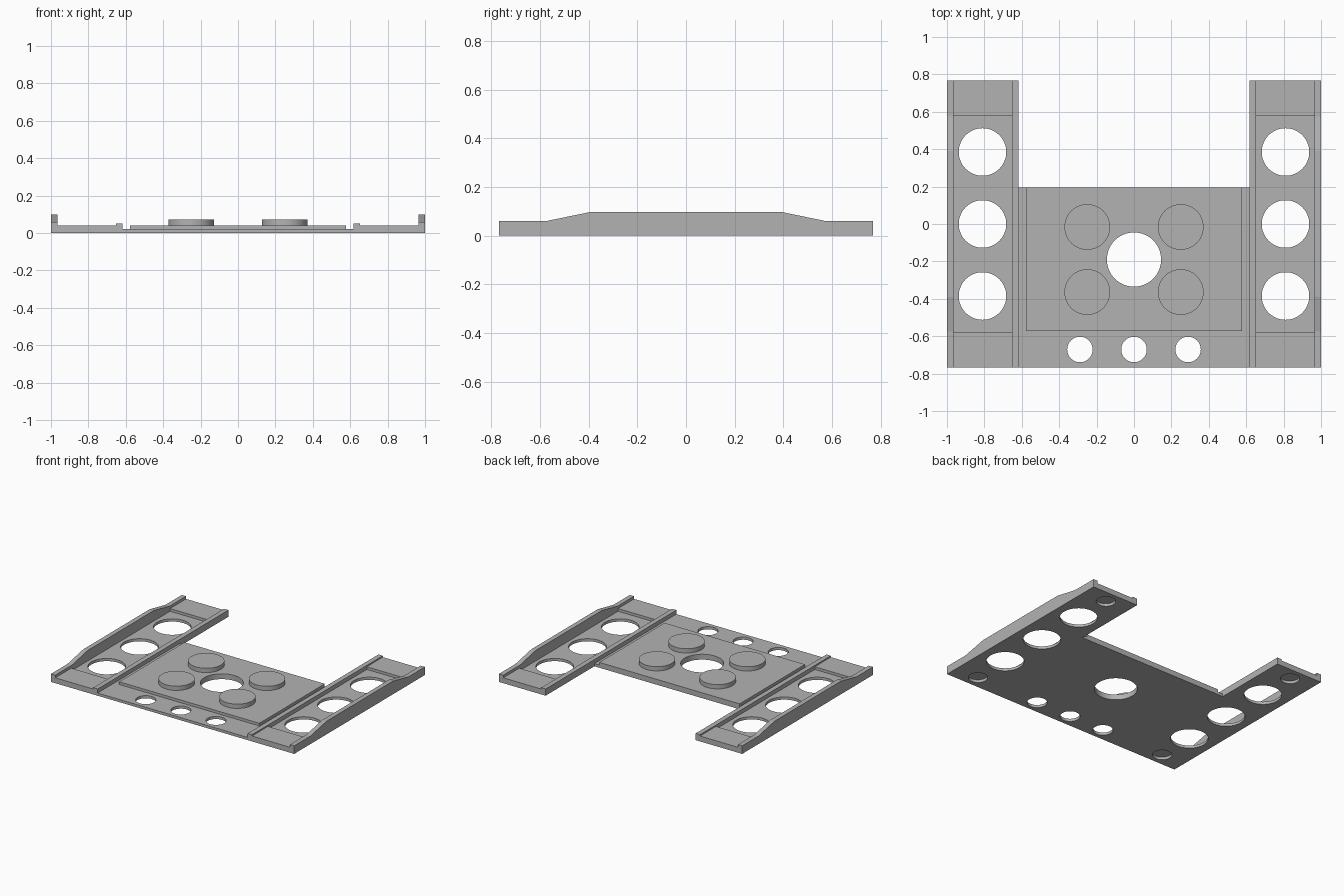
import bpy
import bmesh

if "Cube" in bpy.data.objects:
    bpy.data.objects.remove(bpy.data.objects["Cube"], do_unlink=True)

GREY = (0.45, 0.45, 0.45, 1)
grey = bpy.data.materials.new("plain grey")
grey.use_nodes = True
grey.diffuse_color = GREY
grey.node_tree.nodes["Principled BSDF"].inputs["Base Color"].default_value = GREY

# Heights of the stacked layers
BASE, DECK, LIP, BOSS, WALL_LOW, WALL_HIGH = 0.02, 0.04, 0.05, 0.072, 0.06, 0.098
BACK, PLATE_BACK = 0.768, 0.195
RAIL_IN, LIP_OUT, WALL_IN, RAIL_MID = 0.617, 0.653, 0.965, 0.81
SIDES = (-1, 1)


def make_object(name, bm):
    bmesh.ops.recalc_face_normals(bm, faces=bm.faces)
    mesh = bpy.data.meshes.new(name)
    bm.to_mesh(mesh)
    bm.free()
    obj = bpy.data.objects.new(name, mesh)
    bpy.context.collection.objects.link(obj)
    mesh.materials.append(grey)
    return obj


def prism(name, points, offset):
    """Extrude a closed outline along an offset."""
    bm = bmesh.new()
    face = bm.faces.new([bm.verts.new(p) for p in points])
    new = bmesh.ops.extrude_face_region(bm, geom=[face])["geom"]
    verts = [v for v in new if isinstance(v, bmesh.types.BMVert)]
    bmesh.ops.translate(bm, verts=verts, vec=offset)
    return make_object(name, bm)


def box(name, x0, x1, y0, y1, z0, z1):
    outline = [(x0, y0, z0), (x1, y0, z0), (x1, y1, z0), (x0, y1, z0)]
    return prism(name, outline, (0, 0, z1 - z0))


def cylinders(name, discs, z0, z1):
    """Several upright cylinders, each given as (x, y, radius)."""
    bm = bmesh.new()
    for x, y, r in discs:
        made = bmesh.ops.create_cone(bm, cap_ends=True, segments=64,
                                     radius1=r, radius2=r, depth=z1 - z0)
        bmesh.ops.translate(bm, verts=made["verts"], vec=(x, y, (z0 + z1) / 2))
    return make_object(name, bm)


def activate(obj):
    bpy.ops.object.select_all(action="DESELECT")
    obj.select_set(True)
    bpy.context.view_layer.objects.active = obj


def drill(obj, discs):
    cutter = cylinders("hole_cutter", discs, -0.1, 0.2)
    cutter.hide_render = True
    mod = obj.modifiers.new("holes", "BOOLEAN")
    mod.operation, mod.solver, mod.object = "DIFFERENCE", "EXACT", cutter
    activate(obj)
    bpy.ops.object.modifier_apply(modifier=mod.name)
    bpy.data.objects.remove(cutter, do_unlink=True)


def smooth(obj):
    activate(obj)
    bpy.ops.object.shade_smooth_by_angle()


# Hole layout; the end holes become blind pockets under the rail ends
centre_hole = (0, -0.19, 0.145)
front_holes = [(x, -0.671, 0.068) for x in (-0.289, 0, 0.289)]
rail_holes = [(s * RAIL_MID, y, 0.127) for s in SIDES for y in (-0.385, 0, 0.385)]
end_pockets = [(s * RAIL_MID, y * 0.67, 0.065) for s in SIDES for y in SIDES]

# U-shaped base plate, between the outer walls
half = [(WALL_IN, -BACK), (WALL_IN, BACK), (RAIL_IN, BACK), (RAIL_IN, PLATE_BACK)]
outline = half + [(-x, y) for x, y in reversed(half)]
base = prism("base_plate", [(x, y, 0) for x, y in outline], (0, 0, BASE))
drill(base, [centre_hole] + front_holes + rail_holes + end_pockets)
smooth(base)

# Raised centre pad with four round bosses
pad = box("centre_pad", -0.577, 0.577, -0.573, PLATE_BACK, BASE, DECK)
drill(pad, [centre_hole])
smooth(pad)
for x in (-0.25, 0.25):
    for y in (-0.364, -0.016):
        smooth(cylinders("round_boss", [(x, y, 0.122)], DECK, BOSS))

# Side rails: outer wall with sloped shoulders, inner lip, thick ends
wall_half = [(BACK, 0), (BACK, WALL_LOW), (0.575, WALL_LOW), (0.39, WALL_HIGH)]
wall = wall_half + [(-y, z) for y, z in reversed(wall_half)]
for s, side in zip(SIDES, ("right", "left")):
    prism(side + "_outer_wall", [(s * WALL_IN, y, z) for y, z in wall],
          (s * (1 - WALL_IN), 0, 0))
    box(side + "_inner_lip", s * RAIL_IN, s * LIP_OUT, -BACK, BACK, BASE, LIP)
    for e, end in zip(SIDES, ("front", "back")):
        box(side + "_rail_end_" + end, s * LIP_OUT, s * WALL_IN,
            e * 0.58, e * BACK, BASE, DECK)
